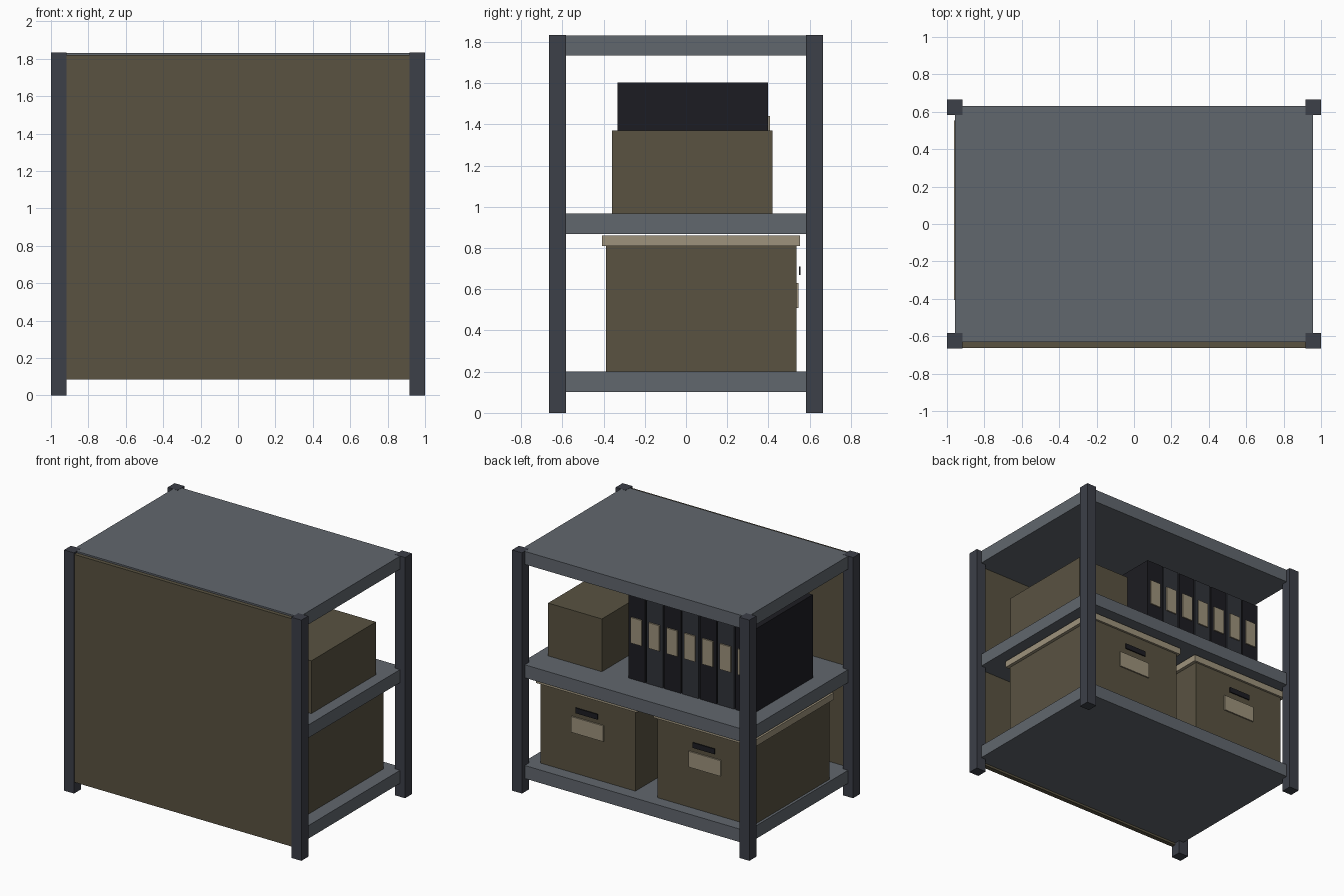
import bpy

if "Cube" in bpy.data.objects:
    bpy.data.objects.remove(bpy.data.objects["Cube"])


def material(name, rgb):
    m = bpy.data.materials.new(name)
    m.diffuse_color = (*rgb, 1)
    m.use_nodes = True
    m.node_tree.nodes["Principled BSDF"].inputs["Base Color"].default_value = m.diffuse_color
    return m


post_mat = material("dark_steel", (0.045, 0.05, 0.065))
shelf_mat = material("grey_steel", (0.12, 0.135, 0.155))
card_mat = material("cardboard", (0.10, 0.085, 0.053))
lid_mat = material("pale_card", (0.34, 0.29, 0.20))
black_mat = material("black", (0.012, 0.012, 0.016))
slate_mat = material("slate", (0.03, 0.033, 0.042))


def box(name, x, y, z, mat):
    """Cuboid from (min, max) ranges on each axis."""
    bpy.ops.mesh.primitive_cube_add(size=1, location=[sum(r) / 2 for r in (x, y, z)])
    o = bpy.context.object
    o.name = name
    o.scale = [r[1] - r[0] for r in (x, y, z)]
    bpy.ops.object.transform_apply(location=False, rotation=False, scale=True)
    o.data.materials.append(mat)
    return o


def span(centre, width):
    return (centre - width / 2, centre + width / 2)


# Corner posts
for sx, side in ((-1, "left"), (1, "right")):
    for sy, end in ((-1, "front"), (1, "back")):
        box(f"{end}_{side}_post", span(sx * 0.958, 0.084), span(sy * 0.624, 0.083),
            (0, 1.833), post_mat)

# Shelves
for name, z in (("bottom", 0.102), ("middle", 0.869), ("top", 1.733)):
    box(f"{name}_shelf", (-0.957, 0.957), (-0.632, 0.632), (z, z + 0.099), shelf_mat)

# Closing panel on the front side
box("closing_panel", (-0.917, 0.917), (-0.662, -0.627), (0.085, 1.82), card_mat)

# Lidded storage boxes with label and grip slot
for name, cx in (("right", 0.45), ("left", -0.537)):
    box(f"{name}_storage_box", span(cx, 0.80), (-0.388, 0.537), (0.201, 0.81), card_mat)
    box(f"{name}_box_lid", span(cx, 0.85), (-0.407, 0.553), (0.81, 0.86), lid_mat)
    box(f"{name}_box_label", span(cx, 0.27), (0.53, 0.547), (0.51, 0.63), lid_mat)
    box(f"{name}_box_grip", span(cx, 0.185), (0.548, 0.556), (0.67, 0.71), black_mat)

# Plain carton on the middle shelf
box("carton", (0.415, 0.868), (-0.358, 0.42), (0.968, 1.37), card_mat)

# Row of binders with spine labels
for i in range(7):
    cx = 0.135 - 0.15 * i
    box(f"binder_{i + 1}", span(cx, 0.14), (-0.333, 0.398), (0.968, 1.602),
        slate_mat if i % 2 else black_mat)
    box(f"binder_label_{i + 1}", span(cx, 0.09), (0.395, 0.408), (1.245, 1.44), lid_mat)
